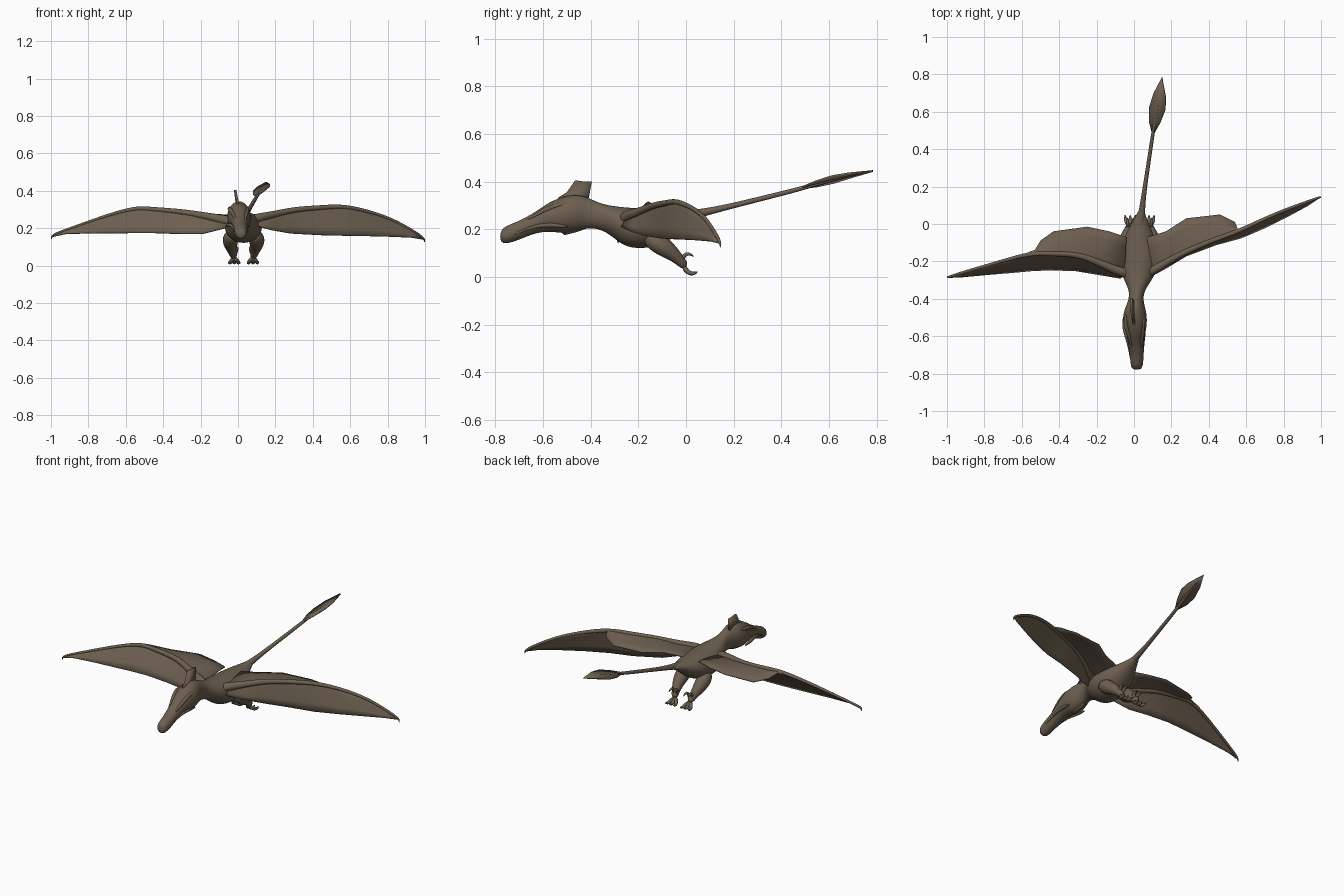
import bpy, bmesh, math
from mathutils import Vector

cube = bpy.data.objects.get("Cube")
if cube:
    bpy.data.objects.remove(cube)

# Single hide colour
hide = bpy.data.materials.new("brown_hide")
hide.use_nodes = True
tone = (0.15, 0.115, 0.08, 1)
hide.diffuse_color = tone
hide.node_tree.nodes["Principled BSDF"].inputs["Base Color"].default_value = tone
hide.node_tree.nodes["Principled BSDF"].inputs["Roughness"].default_value = 0.8

U = 0.01  # part dimensions are given in hundredths


def vec(p):
    return Vector(p) * U


def finish(name, bm, subdiv=0, thick=0):
    bmesh.ops.recalc_face_normals(bm, faces=bm.faces)
    mesh = bpy.data.meshes.new(name)
    bm.to_mesh(mesh)
    bm.free()
    obj = bpy.data.objects.new(name, mesh)
    bpy.context.collection.objects.link(obj)
    mesh.materials.append(hide)
    if thick:
        mod = obj.modifiers.new("thickness", 'SOLIDIFY')
        mod.thickness = thick * U
        mod.offset = 0
    if subdiv:
        mod = obj.modifiers.new("smooth", 'SUBSURF')
        mod.levels = mod.render_levels = subdiv
    bpy.ops.object.select_all(action='DESELECT')
    obj.select_set(True)
    bpy.context.view_layer.objects.active = obj
    bpy.ops.object.shade_smooth_by_angle(angle=math.radians(45))
    return obj


def loft(name, path, sizes, sides=12, upright=False):
    """Skin ellipses along a path; sizes are (half width, half height)."""
    bm = bmesh.new()
    pts = [vec(p) for p in path]
    rings = []
    for i, p in enumerate(pts):
        t = pts[min(i + 1, len(pts) - 1)] - pts[max(i - 1, 0)]
        if upright:
            t = Vector((0, 1, 0))
        side = t.cross(Vector((0, 0, 1))).normalized()
        up = side.cross(t).normalized()
        w, h = sizes[i] if isinstance(sizes[i], tuple) else (sizes[i], sizes[i])
        ring = []
        for k in range(sides):
            a = math.tau * k / sides
            ring.append(bm.verts.new(p + (side * math.cos(a) * w + up * math.sin(a) * h) * U))
        rings.append(ring)
    for a, b in zip(rings, rings[1:]):
        for k in range(sides):
            n = (k + 1) % sides
            bm.faces.new((a[k], a[n], b[n], b[k]))
    bm.faces.new(rings[0])
    bm.faces.new(rings[-1])
    return finish(name, bm, subdiv=2)


def plate(name, outline, thick):
    bm = bmesh.new()
    bm.faces.new([bm.verts.new(vec(p)) for p in outline])
    return finish(name, bm, thick=thick)


# Head, neck and trunk: (y, top, bottom, half width, centre x)
stations = [
    (-78, 19, 15, 2, 1.5), (-76, 21.5, 13.5, 3.5, 1.5), (-70, 23.5, 15.5, 3.7, 1.5),
    (-63, 27.5, 18.5, 4.2, 1), (-57, 32, 19, 5.6, 1), (-51, 34, 18, 6.8, 0.5),
    (-46, 35, 19, 6, 0.5), (-41, 33.5, 20.5, 4, 1), (-36, 31, 20, 4, 1.5),
    (-31, 30, 17, 7, 2), (-26, 29.5, 12.5, 9.5, 2.5), (-19, 29, 11.5, 10.5, 3),
    (-10, 28.5, 13, 9.5, 3), (-3, 28, 18, 6.5, 3), (3, 28, 23.5, 3.2, 3.5), (8, 28, 25.5, 1.5, 4),
]
loft("body", [(x, y, (t + b) / 2) for y, t, b, w, x in stations],
     [(w, (t - b) / 2) for y, t, b, w, x in stations], 14, upright=True)

# Brow ridges and jaw line
for s, word in ((-1, "right"), (1, "left")):
    loft(word + "_brow", [(1.5 + s * 2, -68, 23), (1 + s * 3.5, -60, 28),
                          (s * 5, -53, 30.5), (s * 4, -47, 31)], [0.5, 1.1, 1.4, 0.5], 8)
    loft(word + "_cheek", [(1.5 + s * 3, -74, 17), (1 + s * 3.8, -64, 21.5),
                           (s * 5.5, -56, 22), (s * 5.5, -49, 21)], [0.5, 0.7, 1.3, 0.5], 8)

# Head crest and throat flap
plate("crest", [(0, -54, 33), (-0.5, -50, 35.5), (-1.5, -46.5, 40.5), (-1.5, -43, 40),
                (-1.5, -39.5, 40), (-0.5, -41, 32)], 1.2)
plate("throat_flap", [(1, -55, 21), (1, -51, 17.6), (1, -46, 18.8), (1, -40, 21), (1, -47, 25)], 1.5)

# Tail and its vane
loft("tail", [(3, -4, 25), (4, 5, 26.5), (5.5, 18, 29.5), (8, 34, 33.5), (10, 48, 37),
              (12.5, 62, 41), (15, 77, 44.3)], [3.2, 1.8, 1.2, 1.1, 1, 0.7, 0.2], 10)
plate("tail_vane", [(10, 47, 37), (8, 55, 38), (8, 62, 39.5), (10.5, 70, 42), (15, 78.5, 44.5),
                    (17, 68, 43.5), (16.8, 61, 42.3), (14, 54, 40)], 0.7)

# Wings: inner ribs run rear edge, ridge, front lip; outer ribs run ridge, front lip
left_ribs = [
    [(7, -7, 27), (7, -27, 25), (9, -28, 21.5)],
    [(17, -4, 28), (18, -20, 27), (18, -23, 19)],
    [(28, 3, 28), (29, -14, 30), (28, -17, 17.2)],
    [(46, 5, 28), (44, -8, 31), (44, -11, 16.3)],
    [(54, 1, 30), (56, -4, 32), (57, -7.5, 16)],
    [(70, 3, 29), (70, -2, 15.8)],
    [(82, 8, 25), (82, 4, 15.5)],
    [(93, 12, 19), (93, 10, 15)],
    [(99, 14.2, 15), (99, 14, 14)],
]
right_ribs = [
    [(-4, -7, 27), (-5, -27, 24), (-7, -29, 20)],
    [(-13, -4, 27), (-20, -20, 27), (-19, -27, 17)],
    [(-25, -1.5, 27), (-31, -16, 29), (-31, -25, 17)],
    [(-43, -4, 26), (-45, -16, 30), (-45, -24.5, 17.5)],
    [(-50, -9, 28), (-54, -15.5, 31), (-55, -25, 17.5)],
    [(-66, -18.5, 28), (-66, -26, 17.4)],
    [(-78, -22, 24), (-78, -27, 17.4)],
    [(-92, -26, 19), (-92, -28.3, 17)],
    [(-99, -28.3, 16.5), (-99, -28.6, 15.5)],
]


def wing(word, ribs):
    bm = bmesh.new()
    rows = []
    for rib in ribs:
        row = []
        for a, b in zip(rib, rib[1:]):
            a, b = vec(a), vec(b)
            for k in range(4):
                f = k / 4
                billow = Vector((0, 0, 0.03)) * (b - a).length * math.sin(math.pi * f)
                row.append(bm.verts.new(a.lerp(b, f) + billow))
        row.append(bm.verts.new(vec(rib[-1])))
        rows.append(row)
    for a, b in zip(rows, rows[1:]):
        n = min(len(a), len(b))
        a, b = a[-n:], b[-n:]
        for k in range(n - 1):
            bm.faces.new((a[k], a[k + 1], b[k + 1], b[k]))
    # close the gap where the rear flap ends
    last, first = rows[4], rows[5]
    bm.faces.new((last[3], last[4], first[0]))
    finish(word + "_wing_membrane", bm, thick=0.6)

    # Arm and long finger along the ridge, ending in a hooked claw
    ridge = [rib[-2] for rib in ribs]
    s = 1 if ridge[-1][0] > 0 else -1
    x, y, z = ridge[-1]
    path = [(3 + s * 3, -26, 22)] + ridge + [(x + s * 0.8, y + s * 0.2, z - 1.5),
                                            (x + s * 0.7, y + s * 0.2, z - 3)]
    loft(word + "_arm", path, [3.5, 3, 2, 1.6, 1.4, 1.3, 1, 0.9, 0.8, 0.7, 0.5, 0.15], 8)


wing("left", left_ribs)
wing("right", right_ribs)

# Legs with curled, clawed toes
for s, word in ((-1, "right"), (1, "left")):
    x = 3 + s * 5
    loft(word + "_leg", [(x + s, -17, 17), (x + s * 2.2, -12, 14.5), (x + s * 2, -7, 11),
                         (x + s, -3, 7.5), (x, 0, 4)], [3, 4.8, 3.8, 2.4, 1.9], 10)
    for d in (-2, 0, 2):
        loft(word + "_toe", [(x, -1, 4.5), (x + d, 0.5, 2), (x + d * 1.3, 3, 1.2), (x + d * 1.4, 5, 2.2)],
             [1.3, 1.2, 1, 0.2], 8)
    for d in (-1.4, 1.4):
        loft(word + "_upper_toe", [(x, -2, 5.5), (x + d, -1.5, 8.5), (x + d, 0.8, 10.3), (x + d, 3.5, 8.5)],
             [1.4, 1.1, 0.9, 0.2], 8)
